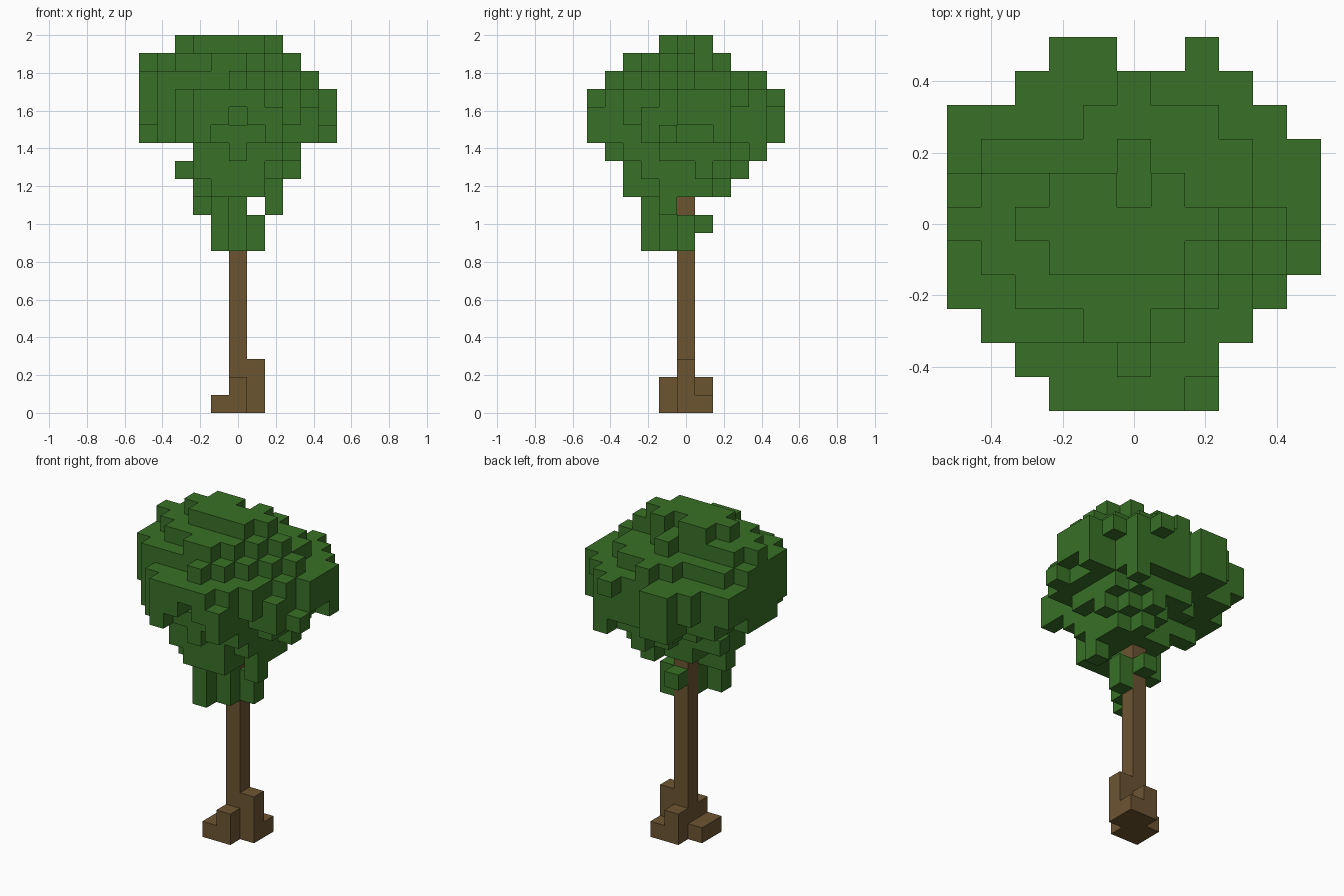
import bpy
import bmesh
from mathutils import Vector

cube = bpy.data.objects.get("Cube")
if cube:
    bpy.data.objects.remove(cube, do_unlink=True)

UNIT = 2 / 21  # edge of one block


def make_material(name, color):
    mat = bpy.data.materials.new(name)
    mat.use_nodes = True
    mat.diffuse_color = color
    mat.node_tree.nodes["Principled BSDF"].inputs["Base Color"].default_value = color
    return mat


def slab(cells, levels, first_row, spans):
    """Fill rows of blocks, front to back, on each given level."""
    for z in levels:
        for offset, (left, right) in enumerate(spans):
            cells.update((x, first_row + offset, z) for x in range(left, right + 1))


def build_blocks(name, cells, mat):
    """Make one mesh from the exposed sides of the blocks."""
    bm = bmesh.new()
    corners = {}

    def corner(p):
        key = tuple(round(c * 2) for c in p)
        if key not in corners:
            corners[key] = bm.verts.new(p * UNIT)
        return corners[key]

    for cell in sorted(cells):
        center = Vector(cell) + Vector((0, 0, 0.5))
        for axis in range(3):
            for sign in (-1, 1):
                normal, u, v = Vector(), Vector(), Vector()
                normal[axis] = sign
                if tuple(int(c) for c in Vector(cell) + normal) in cells:
                    continue
                u[(axis + 1) % 3] = 0.5
                v[(axis + 2) % 3] = 0.5 * sign
                mid = center + normal / 2
                quad = (mid - u - v, mid + u - v, mid + u + v, mid - u + v)
                bm.faces.new([corner(p) for p in quad])
    mesh = bpy.data.meshes.new(name)
    bm.to_mesh(mesh)
    bm.free()
    mesh.materials.append(mat)
    obj = bpy.data.objects.new(name, mesh)
    bpy.context.collection.objects.link(obj)
    return obj


leaf_green = make_material("leaf green", (0.040, 0.164, 0.020, 1))
bark_brown = make_material("bark brown", (0.152, 0.089, 0.031, 1))

# Trunk with stepped roots
trunk = {(0, 0, z) for z in range(12)}
root_heights = {(1, 0): 3, (0, -1): 2, (0, 1): 2, (-1, 0): 1, (-1, -1): 1, (1, 1): 1}
for (x, y), height in root_heights.items():
    trunk.update((x, y, z) for z in range(height))

# Hanging lower leaves
leaves = set()
slab(leaves, (9, 10), -2, [(-1, -1), (0, 0)])
slab(leaves, (9, 10), 0, [(1, 1)])
slab(leaves, [10], 1, [(0, 0)])
slab(leaves, [11], -2, [(-1, -1), (-2, 0)])
slab(leaves, [11], -1, [(2, 2)])

# Widening underside
slab(leaves, [12], -3, [(-1, 1), (-2, 1), (-2, 2), (-1, 2), (-1, 2), (1, 1)])
slab(leaves, [13], -3, [(-2, 1), (-2, 2), (-2, 2), (-2, 2), (-3, 3), (0, 2), (1, 1)])
slab(leaves, [14], -4, [(0, 0), (-2, 2), (-2, 2), (-2, 3), (-2, 3), (-2, 3),
                        (-2, 3), (-1, 2), (3, 3)])

# Broad middle of the crown
slab(leaves, (15, 16, 17), -5, [(-2, 2), (-3, 2), (-4, 3), (-5, 4), (-5, 5), (-5, 5),
                                (-5, 5), (-5, 5), (-5, 4), (-3, 3), (-2, 2)])

# Stepped top of the crown
slab(leaves, [18], -4, [(0, 0), (-4, 1), (-5, 2), (-5, 3), (-5, 4), (-5, 3),
                        (-4, 3), (-1, 2), (0, 0)])
slab(leaves, [19], -3, [(-1, 0), (-3, 1), (-4, 2), (-5, 3), (-4, 1), (0, 0)])
slab(leaves, [20], -1, [(-2, 1), (-3, 2), (-2, 1)])

# Notches that break up the crown outline
notches = {
    (0, 5): (15, 16, 17), (1, 5): (15, 16, 17), (2, 5): (15, 16),
    (2, -5): [17], (4, -2): [17], (5, -1): (16, 17), (-5, -2): [15],
    (0, -5): (15, 16), (0, -4): [16], (-1, -5): [15], (1, -5): [15],
    (3, -3): [15], (5, 0): [15], (5, 1): [15], (-5, 2): [15], (-5, 3): [15],
    (-3, 4): [15], (4, 3): (15, 16), (0, 1): [20],
}
for (x, y), levels in notches.items():
    leaves.difference_update((x, y, z) for z in levels)

build_blocks("trunk", trunk, bark_brown)
build_blocks("foliage", leaves - trunk, leaf_green)
